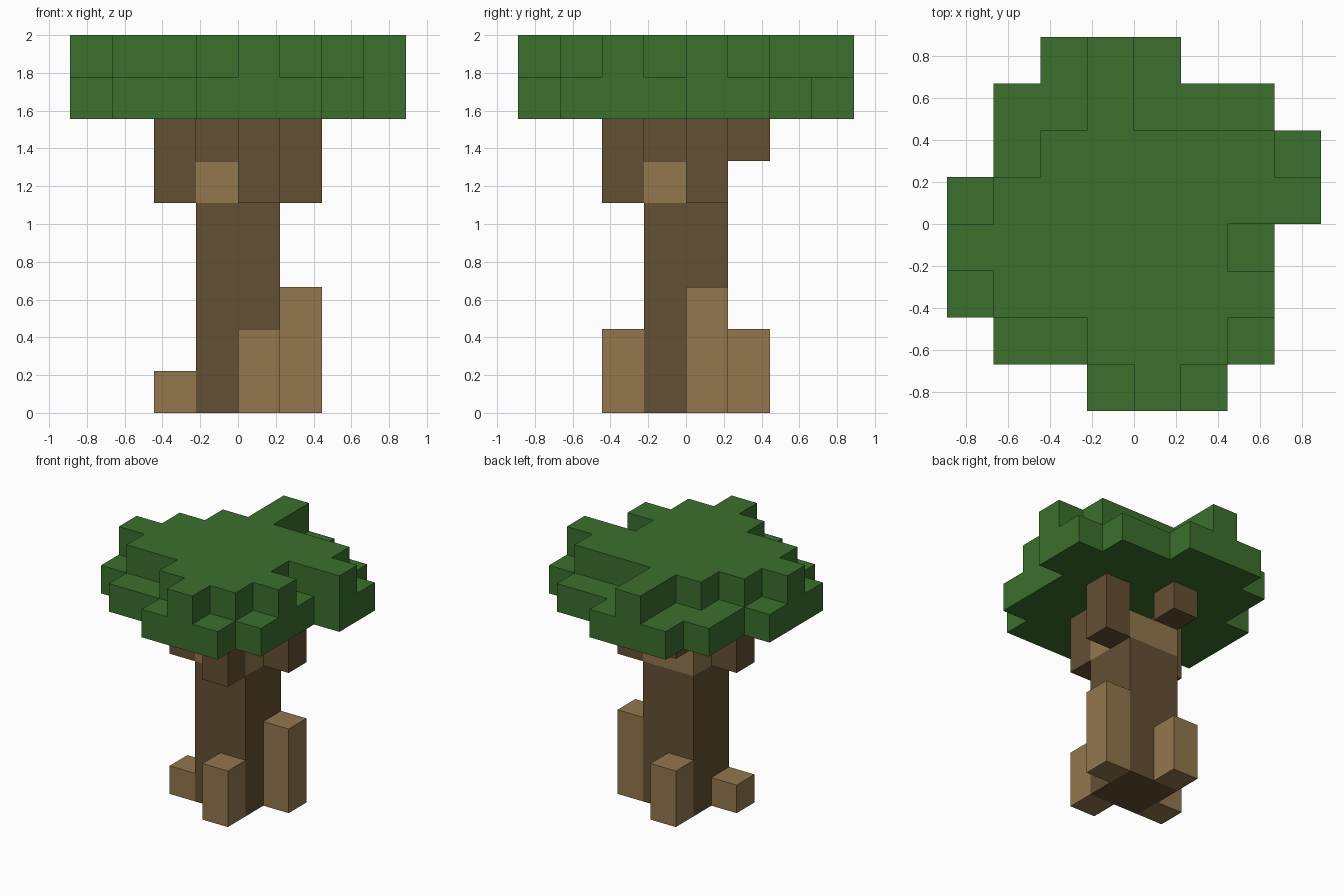
import bpy, bmesh
from mathutils import Vector

old = bpy.data.objects.get("Cube")
if old:
    bpy.data.objects.remove(old, do_unlink=True)

U = 2 / 9  # edge of one block


def material(name, rgb):
    m = bpy.data.materials.new(name)
    m.use_nodes = True
    m.diffuse_color = (*rgb, 1)
    m.node_tree.nodes["Principled BSDF"].inputs["Base Color"].default_value = (*rgb, 1)
    return m


leaf_green = material("leaf green", (0.044, 0.162, 0.026))
dark_bark = material("dark bark", (0.130, 0.080, 0.033))
light_wood = material("light wood", (0.287, 0.184, 0.074))


def blocks(name, cells, mat):
    """Join unit blocks into one outer shell with merged flat faces."""
    cells = set(cells)
    bm = bmesh.new()
    for cell in cells:
        for axis in range(3):
            for side in (-1, 1):
                near = list(cell)
                near[axis] += side
                if tuple(near) in cells:
                    continue
                n = Vector((0, 0, 0))
                n[axis] = side
                a = Vector((0, 0, 0))
                a[(axis + 1) % 3] = 1
                b = n.cross(a)
                mid = Vector(cell) + Vector((.5, .5, .5)) + n / 2
                quad = [mid + (a * s + b * t) / 2
                        for s, t in ((-1, -1), (1, -1), (1, 1), (-1, 1))]
                bm.faces.new([bm.verts.new(p * U) for p in quad])
    bmesh.ops.remove_doubles(bm, verts=bm.verts, dist=0.001)
    bmesh.ops.dissolve_limit(bm, angle_limit=0.01, verts=bm.verts, edges=bm.edges)
    mesh = bpy.data.meshes.new(name)
    bm.to_mesh(mesh)
    bm.free()
    mesh.materials.append(mat)
    obj = bpy.data.objects.new(name, mesh)
    bpy.context.collection.objects.link(obj)
    return obj


def column(x, y, bottom, top):
    return [(x, y, z) for z in range(bottom, top)]


def layer(spans, z):
    """Rows from front to back, each given as first and last block."""
    return [(x, y, z) for y, (first, last) in enumerate(spans, -4)
            for x in range(first, last + 1)]


# Trunk and the light collar on top of it
core = [(x, y) for x in (-1, 0) for y in (-1, 0)]
blocks("trunk", [c for x, y in core for c in column(x, y, 0, 5)], dark_bark)
blocks("trunk_collar", [(x, y, 5) for x, y in core], light_wood)

# One root and one branch on each side: position, root height, branch bottom
sides = {"front": (0, -2, 2, 5), "left": (1, 0, 3, 5),
         "back": (-1, 1, 2, 6), "right": (-2, -1, 1, 5)}
for side, (x, y, height, bottom) in sides.items():
    blocks(side + "_root", column(x, y, 0, height), light_wood)
    blocks(side + "_branch", column(x, y, bottom, 7), dark_bark)

# Two-layer leaf canopy
lower = [(-1, 1), (-3, 2), (-4, 2), (-4, 2), (-4, 3), (-3, 3), (-3, 2), (-2, 0)]
upper = [(0, 0), (-1, 1), (-3, 2), (-4, 1), (-3, 3), (-2, 2), (-1, -1), (-1, -1)]
blocks("leaf_canopy", layer(lower, 7) + layer(upper, 8), leaf_green)
